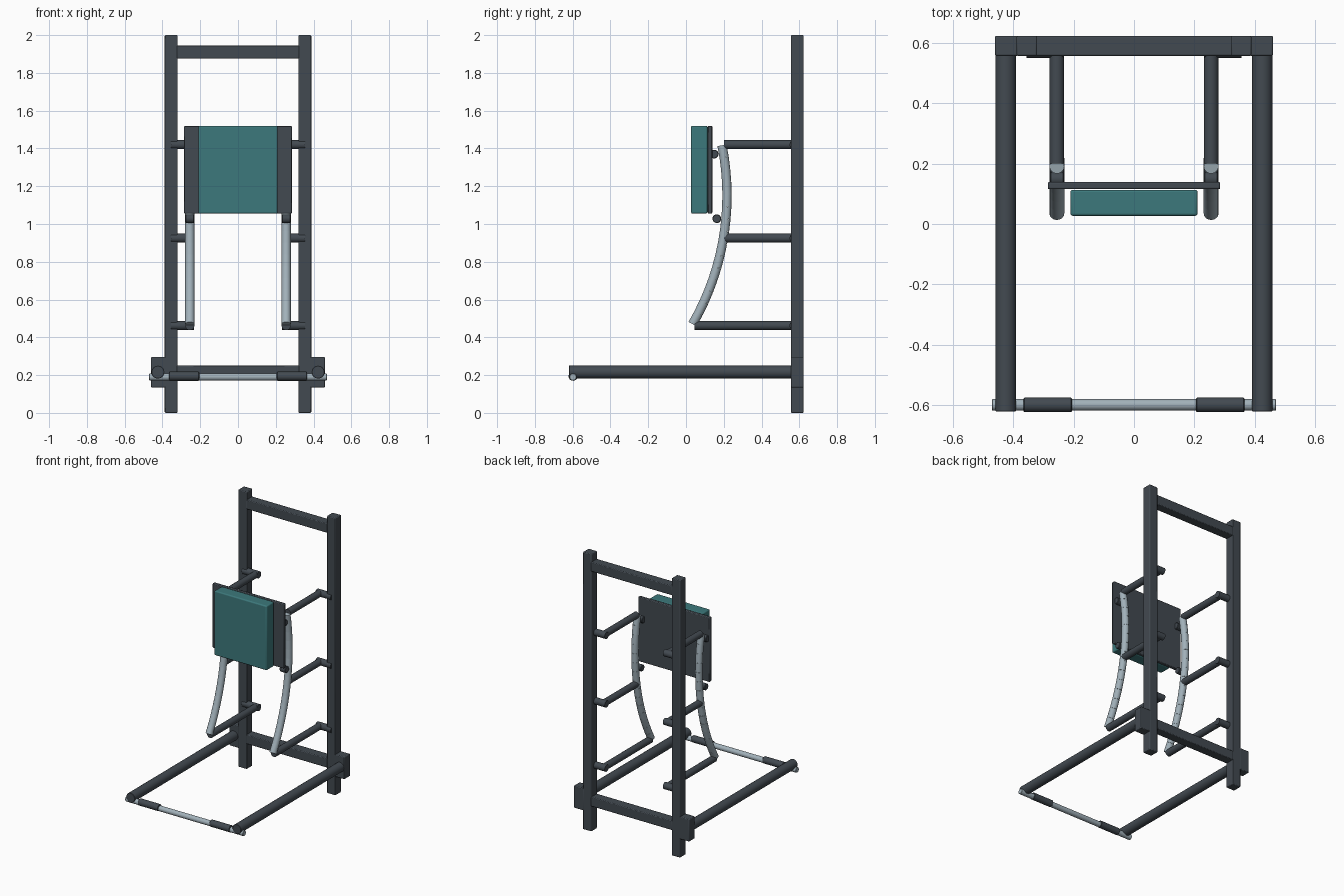
import bpy, bmesh, math
from mathutils import Matrix, Vector

if "Cube" in bpy.data.objects:
    bpy.data.objects.remove(bpy.data.objects["Cube"], do_unlink=True)


def material(name, rgb):
    m = bpy.data.materials.new(name)
    m.diffuse_color = (*rgb, 1)
    m.use_nodes = True
    m.node_tree.nodes["Principled BSDF"].inputs["Base Color"].default_value = (*rgb, 1)
    return m


DARK = material("dark slate metal", (0.055, 0.068, 0.082))
TEAL = material("teal padding", (0.046, 0.19, 0.20))
STEEL = material("pale steel", (0.36, 0.44, 0.49))


def finish(name, bm, mat, bevel=0, segments=1):
    """Turn a bmesh into a shaded object with an optional edge bevel."""
    mesh = bpy.data.meshes.new(name)
    bm.to_mesh(mesh)
    bm.free()
    mesh.materials.append(mat)
    ob = bpy.data.objects.new(name, mesh)
    bpy.context.collection.objects.link(ob)
    if bevel:
        mod = ob.modifiers.new("soft edges", 'BEVEL')
        mod.width = bevel
        mod.segments = segments
        mod.limit_method = 'ANGLE'
    bpy.ops.object.select_all(action='DESELECT')
    ob.select_set(True)
    bpy.context.view_layer.objects.active = ob
    bpy.ops.object.shade_smooth_by_angle(angle=math.radians(35))
    return ob


def box(name, x, y, z, mat, bevel=0.005, segments=2):
    """Box given by its (low, high) range on each axis."""
    bm = bmesh.new()
    size = [r[1] - r[0] for r in (x, y, z)]
    mid = [(r[0] + r[1]) / 2 for r in (x, y, z)]
    bmesh.ops.create_cube(bm, size=1, matrix=Matrix.Translation(mid) @ Matrix.Diagonal((*size, 1)))
    return finish(name, bm, mat, bevel, segments)


def add_rod(bm, a, b, r, sides):
    a, b = Vector(a), Vector(b)
    turn = (b - a).to_track_quat('Z', 'Y').to_matrix().to_4x4()
    bmesh.ops.create_cone(bm, cap_ends=True, segments=sides, radius1=r, radius2=r,
                          depth=(b - a).length, matrix=Matrix.Translation((a + b) / 2) @ turn)


def rod(name, a, b, r, mat, bevel=0, sides=24):
    bm = bmesh.new()
    add_rod(bm, a, b, r, sides)
    return finish(name, bm, mat, bevel)


FRAME_Y = (0.556, 0.622)

# Cross members of the upright frame
box("top_crossbar", (-0.325, 0.325), FRAME_Y, (1.876, 1.944), DARK)
box("bottom_crossbar", (-0.325, 0.325), FRAME_Y, (0.182, 0.25), DARK)

# Backrest plate and cushion
box("back_plate", (-0.285, 0.285), (0.115, 0.139), (1.055, 1.52), DARK)
box("back_cushion", (-0.21, 0.21), (0.027, 0.113), (1.055, 1.52), TEAL, 0.008, 3)

# Foot bar joining the two floor arms
rod("foot_bar", (-0.47, -0.598, 0.19), (0.47, -0.598, 0.19), 0.019, STEEL, 0.002)

# Curved guide: an arc in the side plane, from low front to high back
ARC_Y, ARC_Z, ARC_R, STEPS = -1.143, 1.15, 1.36, 15
angles = [math.radians(-30 + 41.3 * i / STEPS) for i in range(STEPS + 1)]
arc = [(ARC_Y + ARC_R * math.cos(t), ARC_Z + ARC_R * math.sin(t)) for t in angles]

for side, s in (("right", -1), ("left", 1)):
    def span(a, b):
        return tuple(sorted((s * a, s * b)))

    # Upright post, side bracket and floor arm
    box(side + "_post", span(0.32, 0.388), FRAME_Y, (0, 2), DARK)
    box(side + "_bracket", span(0.38, 0.46), FRAME_Y, (0.135, 0.296), DARK)
    rod(side + "_floor_arm", (s * 0.424, 0.57, 0.216), (s * 0.424, -0.62, 0.216), 0.034, DARK, 0.002)

    # Grip sleeve on the foot bar
    rod(side + "_grip", (s * 0.205, -0.598, 0.194), (s * 0.365, -0.598, 0.194), 0.024, DARK, 0.003)

    # Angled guide supports: a stub at the post and a forward arm
    for level, z, front in (("lower", 0.462, 0.045), ("middle", 0.925, 0.20), ("upper", 1.42, 0.20)):
        rod(f"{side}_{level}_stub", (s * 0.232, 0.572, z), (s * 0.355, 0.572, z), 0.024, DARK)
        rod(f"{side}_{level}_support", (s * 0.255, 0.575, z), (s * 0.255, front, z), 0.024, DARK)

    # Segmented guide tube
    bm = bmesh.new()
    for (y0, z0), (y1, z1) in zip(arc, arc[1:]):
        add_rod(bm, (s * 0.255, y0, z0), (s * 0.255, y1, z1), 0.0245, 16)
    finish(side + "_guide_tube", bm, STEEL)

    # Rollers between backrest and guide
    for level, y, z in (("upper", 0.149, 1.37), ("lower", 0.163, 1.028)):
        rod(f"{side}_{level}_roller", (s * 0.232, y, z), (s * 0.278, y, z), 0.023, DARK, 0.003)
